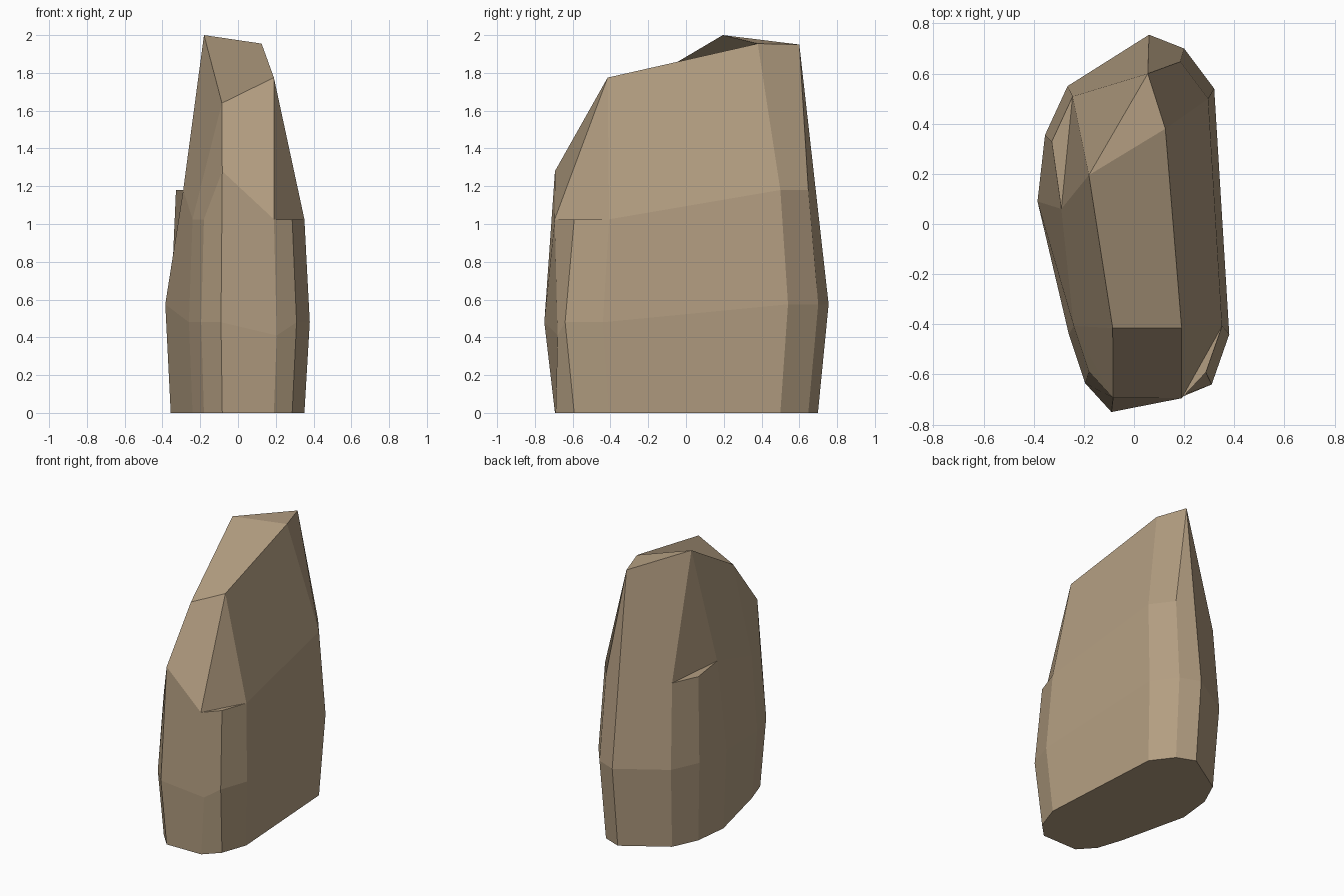
import bpy, bmesh

cube = bpy.data.objects.get("Cube")
if cube:
    bpy.data.objects.remove(cube, do_unlink=True)

# Widest outline of the boulder, counter-clockwise from the front corner
girth = [(-.09, -.75), (.205, -.68), (.31, -.64), (.38, -.44), (.32, .54), (.20, .70),
         (.06, .755), (-.265, .55), (-.355, .355), (-.385, .09), (-.26, -.44), (-.195, -.635)]
FRONT, CHIP, FLANK_F, FLANK_B, BACK_L, BACK, BACK_R, LEDGE, SIDE, SIDE_F, CORNER = (
    0, 2, 3, 4, 5, 6, 7, 8, 9, 10, 11)
CHEEK = 1
TAPER = .925

bm = bmesh.new()
foot, waist, shoulder = [], [], []
for x, y in girth:
    rear = y > 0
    foot.append(bm.verts.new((x * TAPER, y * TAPER, 0)))
    waist.append(bm.verts.new((x, y, .575 if rear else .48)))
    shoulder.append(bm.verts.new((x * TAPER, y * TAPER, 1.18 if rear else 1.025)))

# Irregular corners
foot[CHEEK].co = (.19, -.69, 0)
waist[CHEEK].co.z = .41
shoulder[CHEEK].co = (.19, -.695, 1.025)
shoulder[FRONT].co.z = 1.28
shoulder[SIDE].co = (-.29, .06, 1.18)
shoulder[BACK].co = (.055, .6, 1.95)

# Chiselled crown points
brow_r = bm.verts.new((-.085, -.415, 1.64))
brow_l = bm.verts.new((.19, -.415, 1.775))
crest = bm.verts.new((.125, .38, 1.955))
peak = bm.verts.new((-.18, .195, 2))

# Base and the two bands of side facets
bm.faces.new(foot[::-1])
for low, high in ((foot, waist), (waist, shoulder)):
    for i in range(len(girth)):
        j = (i + 1) % len(girth)
        bm.faces.new((low[i], low[j], high[j], high[i]))

# Crown facets and small ledges
s = shoulder
for facet in (
    (s[FRONT], s[CHEEK], brow_l, brow_r),
    (s[CHEEK], s[CHIP], s[FLANK_F]),
    (s[CHEEK], s[FLANK_F], brow_l),
    (s[FLANK_F], s[FLANK_B], crest, brow_l),
    (s[FLANK_B], s[BACK_L], s[BACK], crest),
    (s[BACK], s[BACK_R], peak),
    (s[BACK_R], s[LEDGE], s[SIDE]),
    (s[BACK_R], s[SIDE], peak),
    (s[SIDE], s[SIDE_F], brow_r, peak),
    (s[SIDE_F], s[CORNER], s[FRONT]),
    (s[SIDE_F], s[FRONT], brow_r),
    (brow_r, brow_l, crest, peak),
    (peak, crest, s[BACK]),
):
    bm.faces.new(facet)
bmesh.ops.recalc_face_normals(bm, faces=bm.faces)

mesh = bpy.data.meshes.new("boulder")
bm.to_mesh(mesh)
bm.free()
boulder = bpy.data.objects.new("boulder", mesh)
bpy.context.collection.objects.link(boulder)

# Single sandy stone colour
stone = bpy.data.materials.new("sandy stone")
stone.use_nodes = True
colour = (.45, .34, .22, 1)
stone.diffuse_color = colour
for node in stone.node_tree.nodes:
    if node.type == "BSDF_PRINCIPLED":
        node.inputs["Base Color"].default_value = colour
        node.inputs["Roughness"].default_value = .9
mesh.materials.append(stone)
